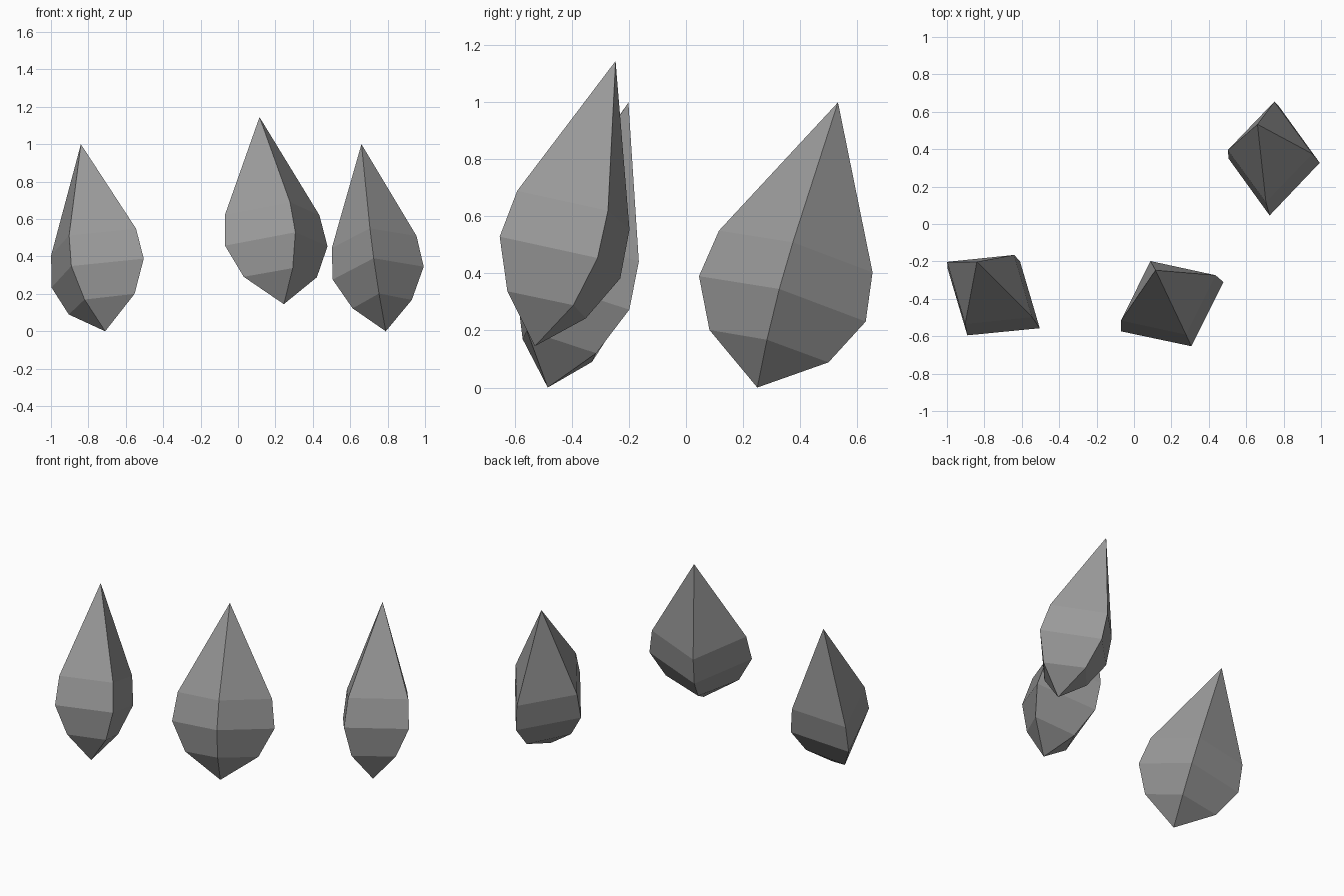
import bpy
import bmesh
from mathutils import Vector

cube = bpy.data.objects.get("Cube")
if cube:
    bpy.data.objects.remove(cube, do_unlink=True)

grey = bpy.data.materials.new("drop grey")
grey.use_nodes = True
colour = (0.32, 0.32, 0.32, 1)
grey.diffuse_color = colour
grey.node_tree.nodes["Principled BSDF"].inputs["Base Color"].default_value = colour

# Shared leaning axis, from the bottom point to the tip
AXIS = Vector((-0.13, 0.283, 1.0))
# Rings: fraction along the axis, narrow radius, wide radius
RINGS = [(0.145, 0.16, 0.217), (0.311, 0.246, 0.304), (0.477, 0.229, 0.28)]


def make_drop(name, bottom, wide_hint):
    """Four-sided faceted drop, flattened across its wide direction."""
    bottom = Vector(bottom)
    n = AXIS.normalized()
    wide = Vector(wide_hint)
    wide = (wide - n * wide.dot(n)).normalized()
    narrow = wide.cross(n)

    bm = bmesh.new()
    base = bm.verts.new(bottom)
    tip = bm.verts.new(bottom + AXIS)
    rings = []
    for t, a, b in RINGS:
        centre = bottom + AXIS * t
        offsets = (narrow * a, wide * b, narrow * -a, wide * -b)
        rings.append([bm.verts.new(centre + o) for o in offsets])
    for i in range(4):
        j = (i + 1) % 4
        bm.faces.new((base, rings[0][j], rings[0][i]))
        for low, high in zip(rings, rings[1:]):
            bm.faces.new((low[i], low[j], high[j], high[i]))
        bm.faces.new((rings[-1][i], rings[-1][j], tip))
    bmesh.ops.recalc_face_normals(bm, faces=bm.faces)

    mesh = bpy.data.meshes.new(name)
    bm.to_mesh(mesh)
    bm.free()
    mesh.materials.append(grey)
    obj = bpy.data.objects.new(name, mesh)
    bpy.context.collection.objects.link(obj)
    return obj


# Three drops, each spun differently about the same leaning axis
make_drop("right_drop", (-0.71, -0.485, 0), (-0.814, 0.532, -0.24))
make_drop("middle_drop", (0.245, -0.53, 0.145), (0.895, 0.43, -0.007))
make_drop("left_back_drop", (0.79, 0.25, 0), (0.08, 0.96, -0.26))
